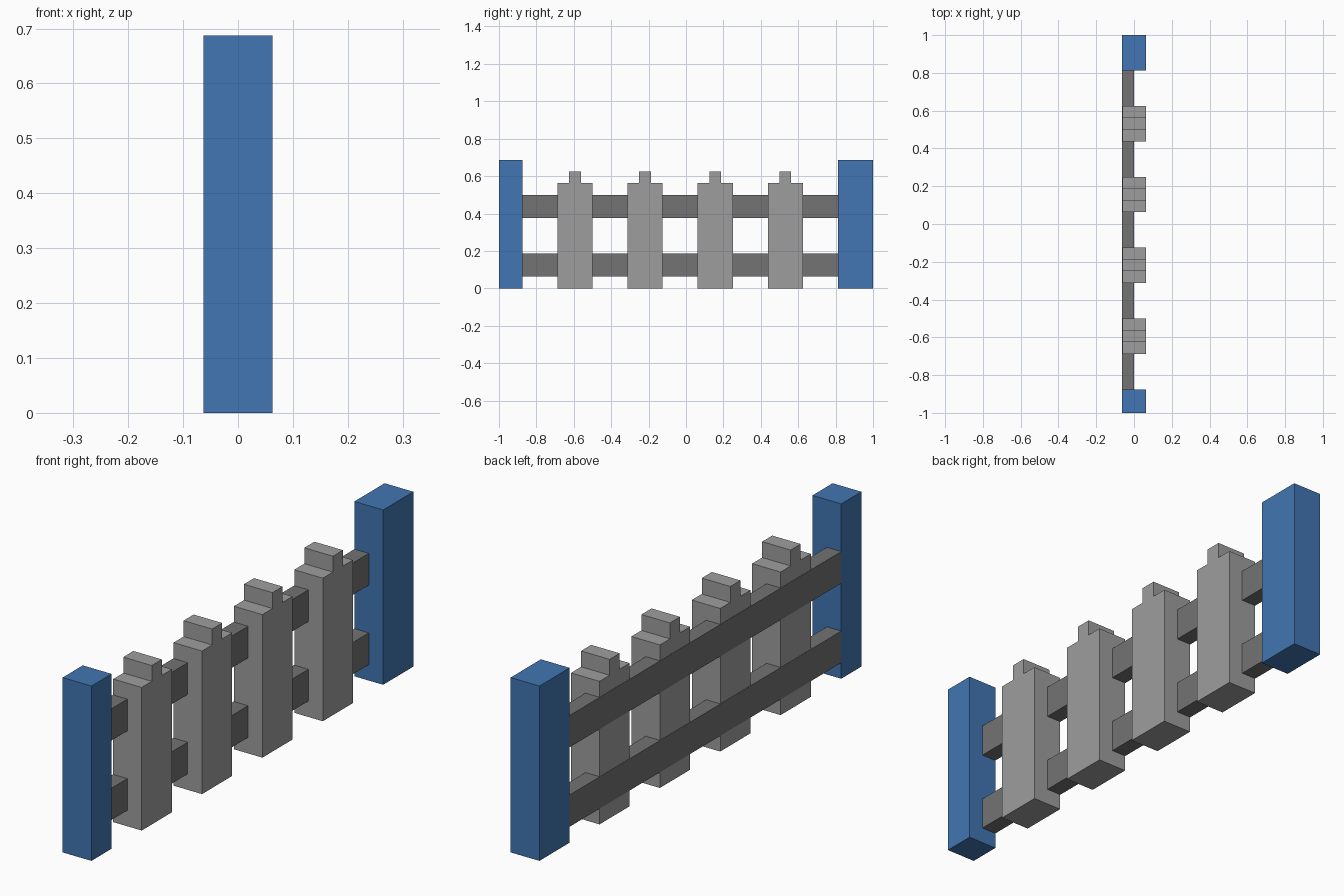
import bpy
import bmesh

cube = bpy.data.objects.get("Cube")
if cube:
    bpy.data.objects.remove(cube, do_unlink=True)

U = 1 / 16  # design grid step


def material(name, srgb):
    """Flat material from 0-255 sRGB values, stored as linear."""
    lin = [((c / 255 + 0.055) / 1.055) ** 2.4 for c in srgb]
    mat = bpy.data.materials.new(name)
    mat.use_nodes = True
    mat.diffuse_color = (*lin, 1)
    mat.node_tree.nodes["Principled BSDF"].inputs["Base Color"].default_value = (*lin, 1)
    return mat


def prism(name, profile, x0, x1, mat):
    """Extrude a (y, z) outline, given in grid steps, from x0 to x1."""
    bm = bmesh.new()
    face = bm.faces.new([bm.verts.new((x0, y * U, z * U)) for y, z in profile])
    ext = bmesh.ops.extrude_face_region(bm, geom=[face])
    moved = [v for v in ext["geom"] if isinstance(v, bmesh.types.BMVert)]
    bmesh.ops.translate(bm, verts=moved, vec=(x1 - x0, 0, 0))
    bmesh.ops.recalc_face_normals(bm, faces=bm.faces)
    mesh = bpy.data.meshes.new(name)
    bm.to_mesh(mesh)
    bm.free()
    mesh.materials.append(mat)
    obj = bpy.data.objects.new(name, mesh)
    bpy.context.collection.objects.link(obj)
    return obj


def rect(y0, y1, z0, z1):
    return [(y0, z0), (y1, z0), (y1, z1), (y0, z1)]


blue = material("post blue", (65, 118, 178))
light_grey = material("picket grey", (158, 158, 158))
dark_grey = material("rail grey", (115, 115, 115))

# End posts: the rear one is wider
prism("front_post", rect(-16, -14, 0, 11), -U, U, blue)
prism("rear_post", rect(13, 16, 0, 11), -U, U, blue)

# Rails between the posts, along the -x side
for name, z in (("lower_rail", 1), ("upper_rail", 6)):
    prism(name, rect(-14, 13, z, z + 2), -U, 0, dark_grey)

# Pickets with a stepped tip, set a hair behind the rails' outer face
step = [(0, 0), (3, 0), (3, 9), (2, 9), (2, 10), (1, 10), (1, 9), (0, 9)]
for i in range(4):
    y = -11 + 6 * i
    prism(f"picket_{i + 1}", [(y + a, b) for a, b in step], -U + 0.001, U, light_grey)
